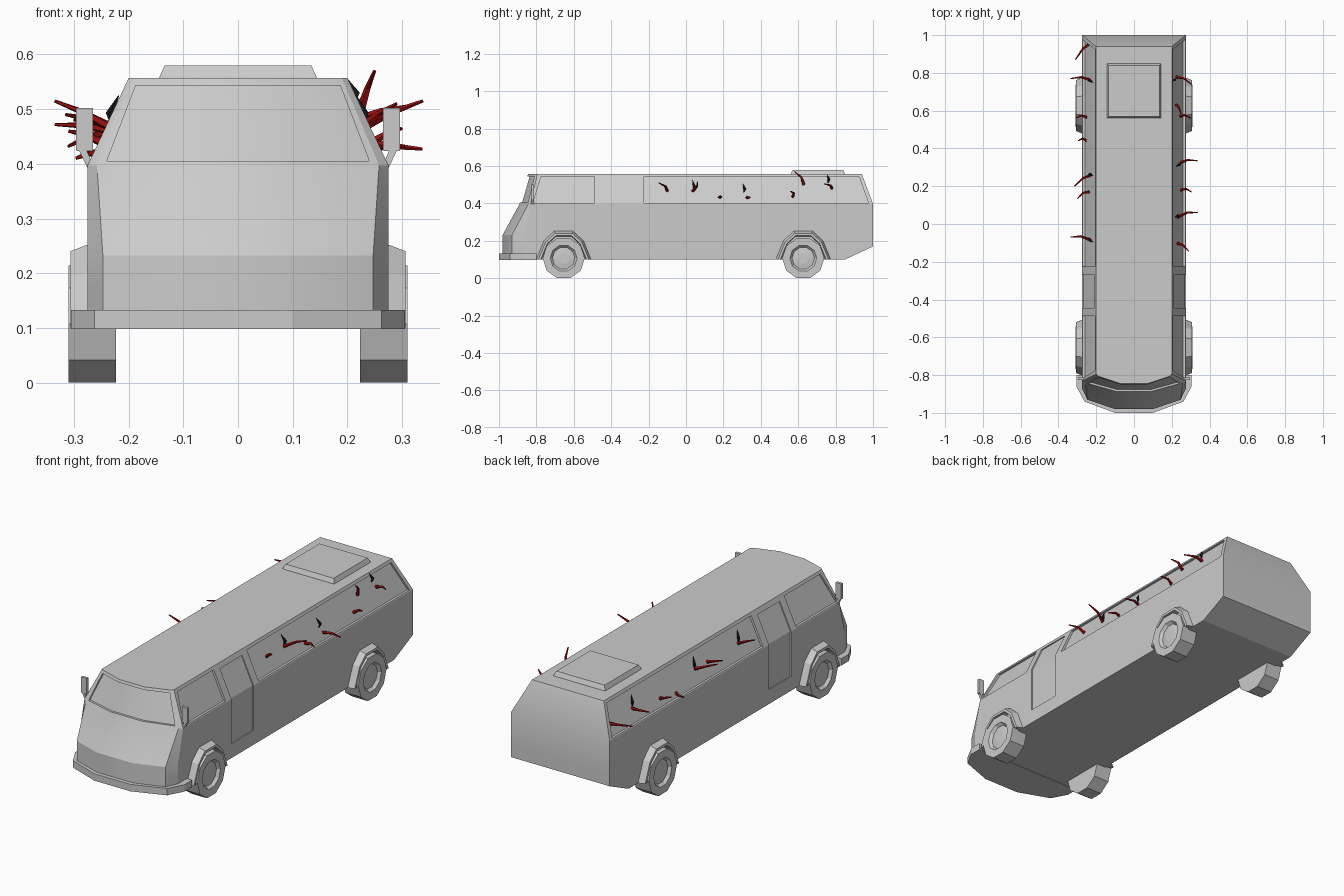
import bpy, bmesh, math
from mathutils import Vector

if "Cube" in bpy.data.objects:
    bpy.data.objects.remove(bpy.data.objects["Cube"])


def finish(name, bm, smooth=None):
    bmesh.ops.recalc_face_normals(bm, faces=bm.faces)
    me = bpy.data.meshes.new(name)
    bm.to_mesh(me)
    bm.free()
    ob = bpy.data.objects.new(name, me)
    bpy.context.collection.objects.link(ob)
    if smooth:
        shade(ob, smooth)
    return ob


def activate(ob):
    bpy.ops.object.select_all(action='DESELECT')
    ob.select_set(True)
    bpy.context.view_layer.objects.active = ob


def shade(ob, deg):
    activate(ob)
    bpy.ops.object.shade_smooth_by_angle(angle=math.radians(deg))


def loft(name, rings, closed=False, smooth=None):
    """Skin equal-length rings; cap both ends, or join last to first."""
    bm = bmesh.new()
    vs = [[bm.verts.new(p) for p in r] for r in rings]
    n = len(vs[0])
    pairs = list(zip(vs, vs[1:]))
    if closed:
        pairs.append((vs[-1], vs[0]))
    for a, b in pairs:
        for i in range(n):
            j = (i + 1) % n
            bm.faces.new((a[i], a[j], b[j], b[i]))
    if not closed:
        bm.faces.new(vs[0])
        bm.faces.new(vs[-1])
    return finish(name, bm, smooth)


def ring(half, z):
    """Full horizontal outline from its right half."""
    return [(x, y, z) for x, y in half] + [(-x, y, z) for x, y in reversed(half)]


def wall_x(z):
    return 0.275 - 0.075 * max(0, z - 0.397) / 0.16


# Body shell: horizontal sections from floor to roof
low = [(0.1, -0.98), (0.247, -0.93), (0.275, -0.87)]
body = loft("body", [
    ring(low + [(0.275, 0.85)], 0.10),
    ring(low + [(0.275, 1.0)], 0.17),
    ring(low + [(0.275, 1.0)], 0.232),
    ring([(0.09, -0.89), (0.258, -0.843), (0.275, -0.83), (0.275, 1.0)], 0.397),
    ring([(0.07, -0.845), (0.19, -0.805), (0.2, -0.795), (0.2, 0.94)], 0.557)])


def recess(rows, off):
    """Cut a shallow panel that follows the surface through the given rows."""
    off = Vector(off)
    rows = [[Vector(p) for p in r] for r in rows]
    cut = loft("panel_cutter", [[p - off for p in r] + [p + off for p in reversed(r)]
                                for r in rows])
    cut.hide_render = True
    m = body.modifiers.new("recess", 'BOOLEAN')
    m.operation, m.solver, m.object = 'DIFFERENCE', 'EXACT', cut
    activate(body)
    bpy.ops.object.modifier_apply(modifier=m.name)
    bpy.data.objects.remove(cut)


# Side windows and doors: rows of (z, y front, y back)
panels = [
    ([(0.402, -0.818, -0.488), (0.543, -0.775, -0.488)], 0.012),
    ([(0.402, -0.225, 0.976), (0.543, -0.225, 0.925)], 0.012),
    ([(0.172, -0.445, -0.268), (0.397, -0.445, -0.268), (0.533, -0.445, -0.268)], 0.006)]
for s in (1, -1):
    for rows, d in panels:
        recess([[(s * wall_x(z), a, z), (s * wall_x(z), b, z)] for z, a, b in rows], (d, 0, 0))

# Windshield
recess([[(-0.24, -0.847, 0.405), (-0.09, -0.888, 0.405), (0.09, -0.888, 0.405), (0.24, -0.847, 0.405)],
        [(-0.187, -0.808, 0.543), (-0.072, -0.848, 0.543), (0.072, -0.848, 0.543), (0.187, -0.808, 0.543)]],
       (0, 0.012, 0))
shade(body, 22)

# Front bumper
bump = [(0.1, -1.0), (0.262, -0.94), (0.305, -0.86), (0.305, -0.8)]
loft("front_bumper", [ring(bump, 0.098), ring(bump, 0.133)])

# Roof hatch
loft("roof_hatch", [ring([(0.144, 0.56), (0.144, 0.85)], 0.55),
                    ring([(0.144, 0.56), (0.144, 0.85)], 0.558),
                    ring([(0.134, 0.57), (0.134, 0.84)], 0.58)])

# Wheels and wheel arches
N = 10
arch = [(-0.147, -0.007), (-0.105, 0.095), (-0.05, 0.145), (0.05, 0.145), (0.105, 0.095), (0.147, -0.007)]
for s, side in ((1, "right"), (-1, "left")):
    for cy, end in ((-0.654, "front"), (0.627, "rear")):
        rings = []
        for x, r in ((0.223, 0.1125), (0.31, 0.1125), (0.31, 0.072), (0.296, 0.06), (0.300, 0.03)):
            rings.append([(s * x, cy + r * math.sin((i + 0.5) * math.tau / N),
                           0.107 - r * math.cos((i + 0.5) * math.tau / N)) for i in range(N)])
        loft(f"{end}_{side}_wheel", rings)
        prof = ((0.265, 1.0), (0.276, 1.0), (0.306, 0.92), (0.306, 0.83), (0.265, 0.80))
        loft(f"{end}_{side}_wheel_arch",
             [[(s * x, cy + k * a, 0.107 + (k * b if b > 0 else b)) for x, k in prof]
              for a, b in arch])
    # Door mirror: plate tapering into the bracket
    loft(f"{side}_mirror", [[(s * x, y, z) for x, y in
                            ((a, -0.826), (b, -0.826), (b, -0.812), (a, -0.812))]
                           for a, b, z in ((0.262, 0.275, 0.392), (0.276, 0.29, 0.423),
                                           (0.265, 0.296, 0.424), (0.265, 0.296, 0.502))])

# Materials of the spikes
red = bpy.data.materials.new("dark_red")
red.diffuse_color = (0.3, 0.005, 0.005, 1)
red.use_nodes = True
red.node_tree.nodes["Principled BSDF"].inputs["Base Color"].default_value = red.diffuse_color
black = bpy.data.materials.new("black")
black.diffuse_color = (0.01, 0.01, 0.01, 1)
black.use_nodes = True
black.node_tree.nodes["Principled BSDF"].inputs["Base Color"].default_value = black.diffuse_color


def spike(name, pts, radii, mat):
    """Tapered five-sided limb along points."""
    pts = [Vector(p) for p in pts]
    axis = (pts[-1] - pts[0]).normalized()
    u = axis.cross(Vector((0, 1, 0.3))).normalized()
    v = axis.cross(u)
    ob = loft(name, [[p + r * (u * math.cos(i * math.tau / 5) + v * math.sin(i * math.tau / 5))
                      for i in range(5)] for p, r in zip(pts, radii)])
    ob.data.materials.append(mat)


# Red limbs through the windows: start and end points
limbs = [
    ((0.225, -0.10, 0.465), (0.29, -0.145, 0.51)),
    ((0.225, 0.035, 0.465), (0.338, 0.062, 0.515)),
    ((0.245, 0.18, 0.432), (0.305, 0.17, 0.432)),
    ((0.23, 0.32, 0.43), (0.337, 0.335, 0.427)),
    ((0.24, 0.57, 0.435), (0.30, 0.56, 0.465)),
    ((0.225, 0.63, 0.50), (0.25, 0.58, 0.57)),
    ((0.22, 0.78, 0.48), (0.305, 0.74, 0.505)),
    ((-0.235, 0.955, 0.46), (-0.31, 0.87, 0.432)),
    ((-0.225, 0.76, 0.46), (-0.335, 0.77, 0.472)),
    ((-0.25, 0.565, 0.44), (-0.31, 0.56, 0.46)),
    ((-0.25, 0.44, 0.42), (-0.297, 0.44, 0.41)),
    ((-0.225, 0.26, 0.465), (-0.315, 0.20, 0.49)),
    ((-0.235, 0.17, 0.47), (-0.30, 0.135, 0.48)),
    ((-0.23, -0.085, 0.465), (-0.335, -0.07, 0.515))]
for k, (a, b) in enumerate(limbs):
    mid = (Vector(a) + Vector(b)) / 2 + Vector((0, 0.012, 0.004))
    spike(f"limb_{k + 1}", (a, mid, b), (0.009, 0.006, 0.003), red)

# Black upright shards
for k, (x, y, z0, z1) in enumerate([(0.228, 0.04, 0.47, 0.525), (0.235, 0.31, 0.46, 0.505),
                                    (0.212, 0.76, 0.51, 0.555), (-0.23, 0.755, 0.47, 0.525),
                                    (-0.23, 0.26, 0.47, 0.525), (-0.23, -0.09, 0.47, 0.525)]):
    s = 1 if x > 0 else -1
    spike(f"shard_{k + 1}", ((x, y, z0), (x + 0.004 * s, y + 0.004, z0 * 0.6 + z1 * 0.4),
                            (x - 0.012 * s, y - 0.006, z1)), (0.003, 0.008, 0.001), black)
